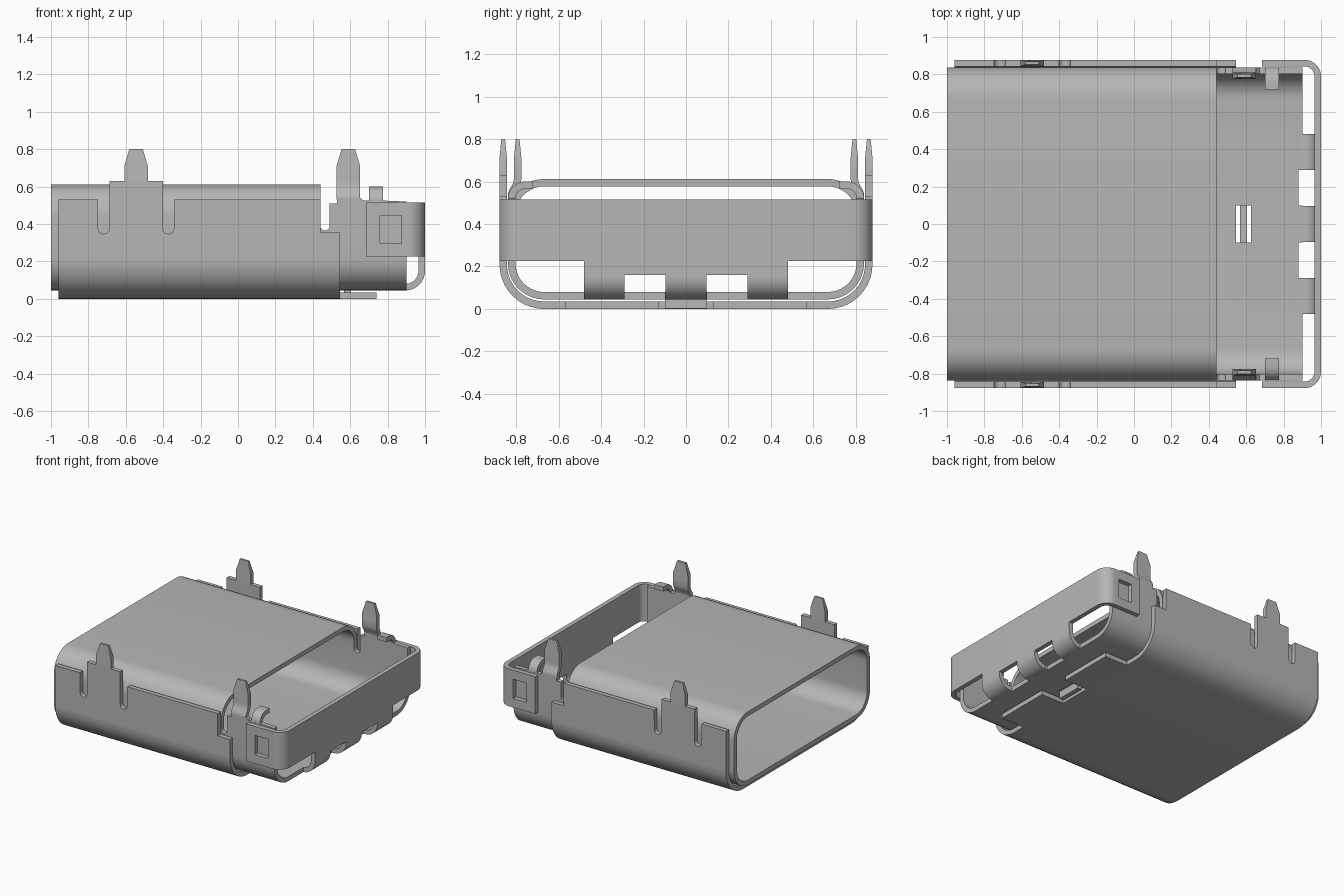
import bpy, bmesh, math

if "Cube" in bpy.data.objects:
    bpy.data.objects.remove(bpy.data.objects["Cube"], do_unlink=True)

metal = bpy.data.materials.new("grey metal")
metal.use_nodes = True
GREY = (0.47, 0.47, 0.47, 1)
metal.diffuse_color = GREY
bsdf = next(n for n in metal.node_tree.nodes if n.type == 'BSDF_PRINCIPLED')
bsdf.inputs["Base Color"].default_value = GREY
bsdf.inputs["Roughness"].default_value = 0.5

T = 0.035  # sheet thickness
PLACE = {"X": lambda p, e: (e, p[0], p[1]),
         "Y": lambda p, e: (p[0], e, p[1]),
         "Z": lambda p, e: (p[0], p[1], e)}


def finish(name, bm):
    bmesh.ops.recalc_face_normals(bm, faces=bm.faces)
    mesh = bpy.data.meshes.new(name)
    bm.to_mesh(mesh)
    bm.free()
    mesh.materials.append(metal)
    ob = bpy.data.objects.new(name, mesh)
    bpy.context.collection.objects.link(ob)
    return ob


def strip(name, outer, inner, axis, a, b, closed=False):
    """Bent sheet: two matching outlines swept along an axis."""
    bm = bmesh.new()
    rings = [[bm.verts.new(PLACE[axis](p, e)) for p in line]
             for line in (outer, inner) for e in (a, b)]
    oa, ob_, ia, ib = rings
    n = len(outer)
    for i in range(n if closed else n - 1):
        j = (i + 1) % n
        for u, v in ((oa, ob_), (ob_, ib), (ib, ia), (ia, oa)):
            bm.faces.new((u[i], u[j], v[j], v[i]))
    if not closed:
        for i in (0, -1):
            bm.faces.new((oa[i], ob_[i], ib[i], ia[i]))
    return finish(name, bm)


def plate(name, pts, axis, a, b):
    """Flat sheet: a polygon extruded along an axis."""
    bm = bmesh.new()
    lo = [bm.verts.new(PLACE[axis](p, a)) for p in pts]
    hi = [bm.verts.new(PLACE[axis](p, b)) for p in pts]
    bm.faces.new(lo)
    bm.faces.new(hi)
    for i in range(len(pts)):
        j = (i + 1) % len(pts)
        bm.faces.new((lo[i], lo[j], hi[j], hi[i]))
    return finish(name, bm)


def box(name, x0, x1, y0, y1, z0, z1):
    return plate(name, [(x0, y0), (x1, y0), (x1, y1), (x0, y1)], "Z", z0, z1)


def cut(ob, *cutters):
    for c in cutters:
        m = ob.modifiers.new("cut", 'BOOLEAN')
        m.operation, m.solver, m.object = 'DIFFERENCE', 'EXACT', c
        c.hide_render = True
    bpy.context.view_layer.update()
    dg = bpy.context.evaluated_depsgraph_get()
    mesh = bpy.data.meshes.new_from_object(ob.evaluated_get(dg))
    ob.modifiers.clear()
    ob.data = mesh
    for c in cutters:
        bpy.data.objects.remove(c, do_unlink=True)


def arc(cx, cy, r, a0, a1, n=10):
    return [(cx + r * math.cos(math.radians(a0 + (a1 - a0) * i / n)),
             cy + r * math.sin(math.radians(a0 + (a1 - a0) * i / n))) for i in range(n + 1)]


def trough(half, bottom, r, top):
    """Open U outline with rounded lower corners."""
    return ([(-half, top)] + arc(-half + r, bottom + r, r, 180, 270)
            + arc(half - r, bottom + r, r, 270, 360) + [(half, top)])


def loop(half, bottom, top, r):
    return (arc(-half + r, bottom + r, r, 180, 270) + arc(half - r, bottom + r, r, 270, 360)
            + arc(half - r, top - r, r, 0, 90) + arc(-half + r, top - r, r, 90, 180))


def slot(x, top, bottom, r=0.03):
    return [(x + r, top)] + arc(x, bottom + r, r, 0, -180, 8) + [(x - r, top)]


def pin(name, x, z0, y0, y1):
    """Tapered solder leg."""
    w, t = 0.063, 0.036
    ob = plate(name, [(x - w, z0), (x + w, z0), (x + w, 0.71), (x + t, 0.8),
                      (x - t, 0.8), (x - w, 0.71)], "Y", y0, y1)
    mid = (y0 + y1) / 2
    for v in ob.data.vertices:
        if v.co.z > 0.75:
            v.co.y = mid + (v.co.y - mid) * 0.5


# Inner shell: closed sleeve and open rear tray
HALF, BASE, R = 0.838, 0.045, 0.17
strip("inner_sleeve", loop(HALF, BASE, 0.612, R), loop(HALF - T, BASE + T, 0.612 - T, R - T),
      "X", -1, 0.44, closed=True)
tray = strip("rear_tray", trough(HALF, BASE, R, 0.34), trough(HALF - T, BASE + T, R - T, 0.34),
             "X", 0.44, 0.9)
cut(tray, box("floor_hole", 0.545, 0.625, -0.1, 0.1, -0.1, 0.2),
    box("relief_a", 0.88, 0.95, 0.1, 0.29, -0.1, 0.12),
    box("relief_b", 0.88, 0.95, -0.29, -0.1, -0.1, 0.12))
box("latch_lip", 0.567, 0.603, -0.1, 0.1, 0.003, 0.06)

# Outer shell: lower trough and tongue
strip("outer_trough", trough(0.878, 0, 0.21, 0.22), trough(0.878 - T, T, 0.21 - T, 0.22),
      "X", -0.96, 0.545)
tongue = box("bottom_tongue", 0.545, 0.74, -0.57, 0.57, 0, T)
cut(tongue, box("tongue_notch", 0.5, 0.8, -0.13, 0.13, -0.1, 0.1))

# Walls, legs and hooks on both sides
for s, side in ((-1, "front"), (1, "back")):
    ya, yb = s * (0.878 - T), s * 0.878
    wall = ([(-0.96, 0.22), (0.545, 0.22), (0.545, 0.355), (0.44, 0.355), (0.44, 0.53)]
            + [(-0.34, 0.53)] + slot(-0.372, 0.53, 0.347)[1:-1]
            + [(-0.402, 0.63), (-0.688, 0.63)]
            + slot(-0.718, 0.53, 0.347)[1:] + [(-0.96, 0.53)])
    plate(side + "_outer_wall", wall, "Y", ya, yb)
    pin(side + "_outer_leg", -0.545, 0.63, ya, yb)

    rear = ([(0.44, 0.34), (0.9, 0.34), (0.9, 0.52), (0.78, 0.525), (0.67, 0.525),
             (0.655, 0.54), (0.53, 0.54), (0.53, 0.51), (0.49, 0.51)]
            + arc(0.465, 0.39, 0.025, 0, -180, 8))
    plate(side + "_rear_wall", rear, "Y", s * (HALF - T), s * HALF)
    jog = [(HALF, 0.53), (HALF, 0.545), (0.83, 0.565), (0.815, 0.59), (0.81, 0.61), (0.81, 0.65)]
    strip(side + "_leg_jog", [(s * y, z) for y, z in jog],
          [(s * (y - T), z) for y, z in jog], "X", 0.527, 0.653)
    pin(side + "_rear_leg", 0.59, 0.65, s * 0.775, s * 0.81)
    curl = [(HALF, 0.51)] + arc(HALF - 0.08, 0.52, 0.08, 0, 90) + [(0.72, 0.6)]
    curl_in = [(HALF - T, 0.51)] + arc(HALF - 0.08, 0.52, 0.08 - T, 0, 90) + [(0.72, 0.6 - T)]
    strip(side + "_hook", [(s * y, z) for y, z in curl], [(s * y, z) for y, z in curl_in],
          "X", 0.7, 0.775)


# Rear strap wrapping around the tray
def wrap(edge, half, r):
    return ([(0.685, -half)] + arc(edge - r, -half + r, r, -90, 0)
            + arc(edge - r, half - r, r, 0, 90) + [(0.685, half)])


strap = strip("rear_strap", wrap(1, 0.878, 0.09), wrap(1 - T, 0.878 - T, 0.09 - T),
              "Z", 0.225, 0.515)
cut(strap, box("strap_window", 0.76, 0.875, -1, 1, 0.295, 0.445))
box("strap_skirt", 1 - T, 1, -0.48, 0.48, 0.16, 0.225)
for i, y in enumerate((-0.385, 0, 0.385)):
    bend = [(0.895, BASE)] + arc(0.895, 0.15, 0.105, -90, 0) + [(1, 0.16)]
    bend_in = [(0.895, BASE + T)] + arc(0.895, 0.15, 0.105 - T, -90, 0) + [(1 - T, 0.16)]
    strip("strap_tab_%d" % (i + 1), bend, bend_in, "Y", y - 0.096, y + 0.096)

# Smooth bends, crisp sheet edges
for ob in bpy.context.scene.objects:
    ob.select_set(ob.type == 'MESH')
    if ob.type == 'MESH':
        bpy.context.view_layer.objects.active = ob
bpy.ops.object.shade_smooth_by_angle(angle=math.radians(30))
